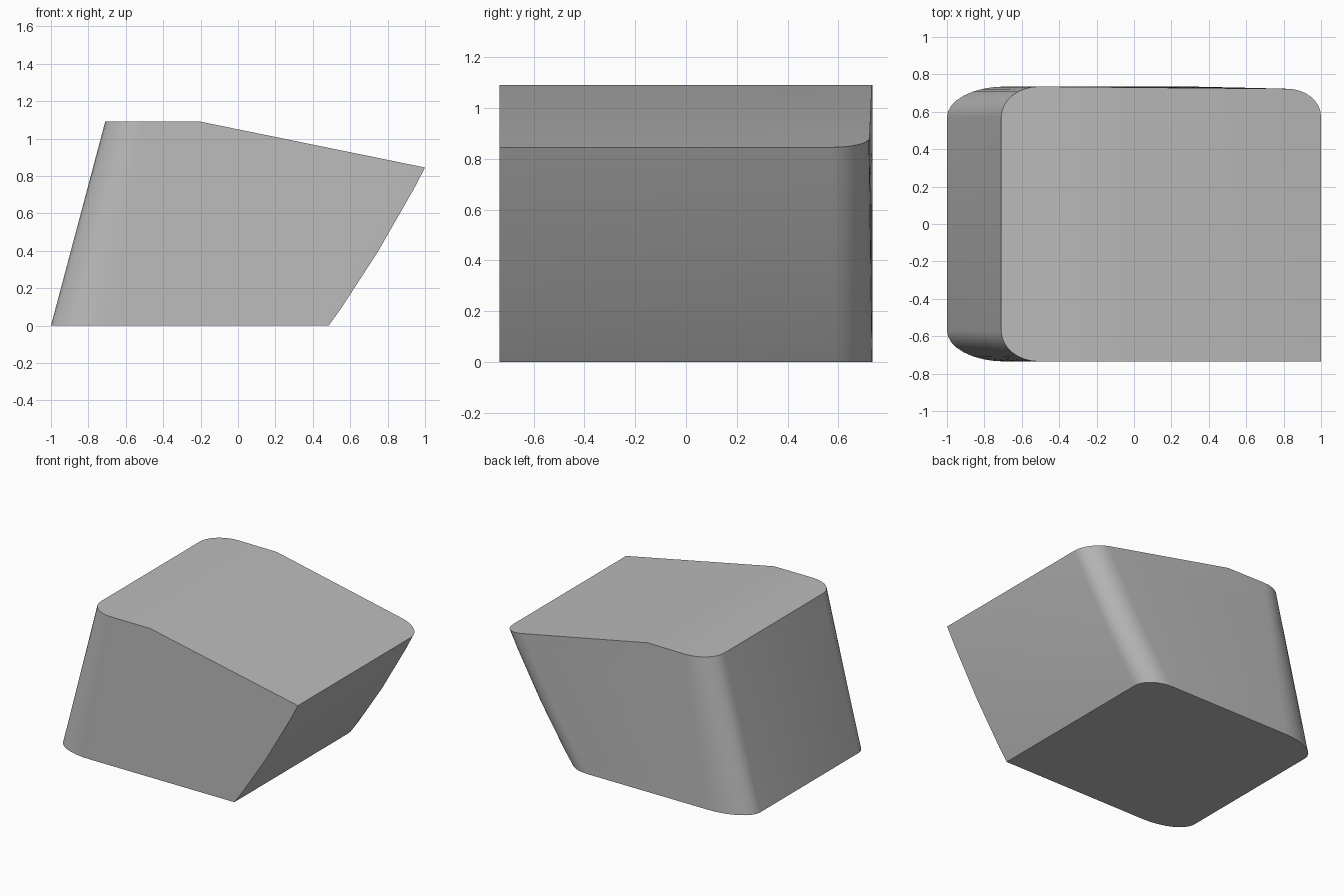
import bpy, bmesh, math
from mathutils import Vector

cube = bpy.data.objects.get("Cube")
if cube:
    bpy.data.objects.remove(cube)

HALF, TOP = 0.735, 1.09
STEPS = 8
# (height, x of the curved end); the last level is trimmed by the slope
LEVELS = [(0, 0.485), (0.09, 0.55), (0.39, 0.745), (0.73, 0.94), (0.845, 1.0), (TOP, 1.128)]


def corner(cx, cy, rx, ry, start):
    """Quarter ellipse, counter-clockwise from the start angle."""
    angles = [math.radians(start + 90 * i / STEPS) for i in range(STEPS + 1)]
    return [(cx + rx * math.cos(a), cy + ry * math.sin(a)) for a in angles]


def section(z, right):
    """Outline at one height: three rounded corners and one sharp."""
    t = z / TOP
    left = -1 + 0.29 * t
    rx = 0.31 - 0.11 * t
    ry = 0.165
    back = HALF - 0.015 * t
    pts = [(right, -HALF)]
    pts += corner(right - 0.2, back - 0.15, 0.2, 0.15, 0)
    pts += corner(left + rx, HALF - ry, rx, ry, 90)
    pts += corner(left + rx, -HALF + ry, rx, ry, 180)
    return [(x, y, z) for x, y in pts]


# Loft the body through its sections
bm = bmesh.new()
rings = [[bm.verts.new(p) for p in section(z, r)] for z, r in LEVELS]
n = len(rings[0])
for low, high in zip(rings, rings[1:]):
    for i in range(n):
        j = (i + 1) % n
        bm.faces.new((low[i], low[j], high[j], high[i]))
bm.faces.new(rings[0][::-1])
bm.faces.new(rings[-1])

# Trim the sloping part of the top
slope_start = Vector((-0.2, 0, TOP))
slope = Vector((1, 0, 0.845)) - slope_start
cut = bmesh.ops.bisect_plane(bm, geom=bm.verts[:] + bm.edges[:] + bm.faces[:], dist=1e-5,
                             plane_co=slope_start, plane_no=(-slope.z, 0, slope.x),
                             clear_outer=True)
bmesh.ops.holes_fill(bm, edges=[e for e in bm.edges if e.is_boundary], sides=0)
bmesh.ops.remove_doubles(bm, verts=bm.verts[:], dist=1e-4)
bmesh.ops.recalc_face_normals(bm, faces=bm.faces[:])

mesh = bpy.data.meshes.new("key_body")
bm.to_mesh(mesh)
bm.free()
body = bpy.data.objects.new("key_body", mesh)
bpy.context.collection.objects.link(body)

# Plain grey
grey = bpy.data.materials.new("grey")
grey.use_nodes = True
colour = (0.5, 0.5, 0.5, 1)
grey.diffuse_color = colour
grey.node_tree.nodes["Principled BSDF"].inputs["Base Color"].default_value = colour
mesh.materials.append(grey)

bpy.context.view_layer.objects.active = body
body.select_set(True)
bpy.ops.object.shade_smooth_by_angle(angle=math.radians(30))
